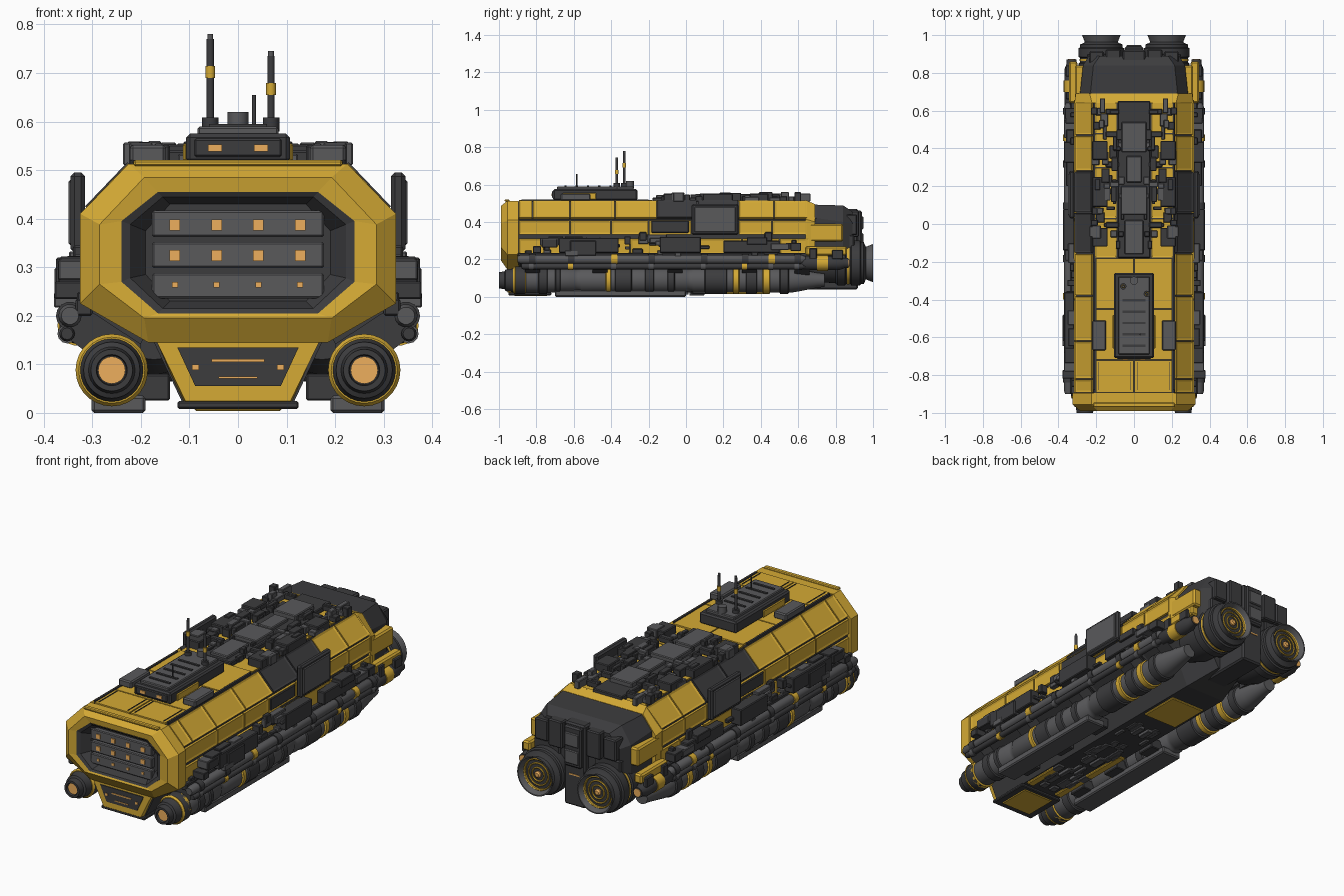
import bpy, bmesh, math, random
from mathutils import Matrix, Vector

if "Cube" in bpy.data.objects:
    bpy.data.objects.remove(bpy.data.objects["Cube"])

random.seed(7)

def mat(name, c):
    m = bpy.data.materials.new(name)
    m.diffuse_color = (*c, 1)
    m.use_nodes = True
    m.node_tree.nodes["Principled BSDF"].inputs["Base Color"].default_value = m.diffuse_color
    return m

YEL = mat("yellow_paint", (0.66, 0.40, 0.035))
DARK = mat("dark_metal", (0.045, 0.045, 0.048))
MID = mat("mid_metal", (0.10, 0.10, 0.105))
GLOW = mat("orange_light", (0.85, 0.43, 0.11))

def finish(name, bm, m, mirror=False, bevel=0, smooth=False):
    bmesh.ops.recalc_face_normals(bm, faces=bm.faces[:])
    me = bpy.data.meshes.new(name)
    bm.to_mesh(me)
    bm.free()
    me.materials.append(m)
    if smooth:
        me.polygons.foreach_set("use_smooth", [True] * len(me.polygons))
        me.set_sharp_from_angle(angle=math.radians(32))
    o = bpy.data.objects.new(name, me)
    bpy.context.collection.objects.link(o)
    if bevel:
        b = o.modifiers.new("bevel", 'BEVEL')
        b.width, b.segments = bevel, 1
    if mirror:
        o.modifiers.new("mirror", 'MIRROR').use_mirror_merge = False
    return o

def boxes(name, m, lst, mirror=False, bevel=0.004):
    bm = bmesh.new()
    for x0, x1, y0, y1, z0, z1 in lst:
        M = Matrix.Translation(((x0+x1)/2, (y0+y1)/2, (z0+z1)/2)) @ Matrix.Diagonal((x1-x0, y1-y0, z1-z0, 1))
        bmesh.ops.create_cube(bm, size=1, matrix=M)
    return finish(name, bm, m, mirror, bevel)

def loft(name, m, sections, caps=(True, True), mirror=False):
    bm = bmesh.new()
    rings = [[bm.verts.new((x, y, z)) for x, z in pts] for y, pts in sections]
    for a, b in zip(rings, rings[1:]):
        for i in range(len(a)):
            j = (i + 1) % len(a)
            bm.faces.new((a[i], a[j], b[j], b[i]))
    if caps[0]: bm.faces.new(rings[0])
    if caps[1]: bm.faces.new(rings[-1])
    return finish(name, bm, m, mirror)

def lathe(name, m, cx, cz, prof, seg=28, mirror=True):
    bm = bmesh.new()
    rings = [[bm.verts.new((cx + r*math.cos(2*math.pi*i/seg), y, cz + r*math.sin(2*math.pi*i/seg)))
              for i in range(seg)] for y, r in prof]
    for a, b in zip(rings, rings[1:]):
        for i in range(seg):
            j = (i + 1) % seg
            bm.faces.new((a[i], a[j], b[j], b[i]))
    bm.faces.new(rings[0])
    bm.faces.new(rings[-1])
    return finish(name, bm, m, mirror, smooth=True)

def post(name, m, x, y, z0, z1, r):
    bm = bmesh.new()
    bmesh.ops.create_cone(bm, cap_ends=True, segments=12, radius1=r, radius2=r, depth=z1-z0,
                          matrix=Matrix.Translation((x, y, (z0+z1)/2)))
    return finish(name, bm, m, smooth=True)

def plates(name, m, P, Q, ys, t=0.012, inset=0.014):
    """Raised armour plates on one long hull facet, split at each y."""
    bm = bmesh.new()
    P, Q = Vector(P), Vector(Q)
    d = (Q - P).normalized()
    n = Vector((-d.y, d.x)) * t
    P, Q = P + d*0.003, Q - d*0.003
    tops = []
    for y0, y1 in zip(ys, ys[1:]):
        y0, y1 = y0 + 0.003, y1 - 0.003
        q = [(P, y0), (Q, y0), (Q, y1), (P, y1)]
        lo = [bm.verts.new((p.x, y, p.y)) for p, y in q]
        hi = [bm.verts.new((p.x + n.x, y, p.y + n.y)) for p, y in q]
        for i in range(4):
            j = (i + 1) % 4
            bm.faces.new((lo[i], lo[j], hi[j], hi[i]))
        bm.faces.new(lo)
        tops.append(bm.faces.new(hi))
    bmesh.ops.recalc_face_normals(bm, faces=bm.faces[:])
    if inset:
        bmesh.ops.inset_individual(bm, faces=tops, thickness=inset, depth=-0.004)
    return finish(name, bm, m, True)

def octo(hx, tx, z3, z2, z1, z0, bx):
    half = [(tx, z3), (hx, z2), (hx, z1), (bx, z0)]
    return half + [(-x, z) for x, z in reversed(half)]

def trap(tx, tz, bx, bz):
    return [(-tx, tz), (tx, tz), (bx, bz), (-bx, bz)]

# hull core and front collar with recessed bay
core = octo(.305, .212, .508, .412, .225, .15, .19)
loft("hull_core", DARK, [(-.93, core), (.66, core)])
outer = octo(.325, .225, .513, .41, .225, .145, .185)
mid = octo(.285, .193, .485, .388, .265, .195, .193)
rim = octo(.24, .165, .455, .395, .27, .205, .165)
back = octo(.19, .14, .43, .375, .285, .23, .14)
loft("front_collar", YEL, [(-.895, outer), (-.955, outer), (-.99, mid), (-.985, rim), (-.93, rim)], (True, False))
loft("front_bay", DARK, [(-.988, rim), (-.982, octo(.222, .155, .445, .388, .278, .215, .155)), (-.94, back)], (False, True))
boxes("bay_slats", MID, [(-.177, .177, -.965, -.93, z, z+h) for z, h in ((.362, .055), (.298, .054), (.236, .052))])
boxes("bay_lights", GLOW, [(x-s, x+s, -.97, -.96, z-s, z+s) for z, s in ((.387, .011), (.324, .011), (.264, .006))
                           for x in (-.13, -.044, .042, .128)], bevel=0)

# armour plates: roof, shoulder, wall, lower wall, lower chamfer
plates("roof_plates_front", YEL, (0, .508), (.205, .508), (-.895, -.72, -.45, -.18), .01, 0)
plates("roof_plates_rear", YEL, (.09, .508), (.21, .508), (-.18, .03, .3, .48, .65), .006, .01)
B, C = (.215, .508), (.306, .413)
plates("shoulder_front", YEL, B, C, (-.895, -.82, -.62, -.38, -.155))
plates("shoulder_mid", DARK, B, C, (-.155, .06, .28), .015)
plates("shoulder_rear", YEL, B, C, (.28, .47, .65))
plates("wall_plates", YEL, (.305, .412), (.305, .33), (-.895, -.62, -.4, -.2, .03, .28, .46, .65))
plates("lower_wall_plates", YEL, (.305, .315), (.305, .225), (-.895, -.76, -.6, -.3, 0, .3, .5, .66))
plates("lower_chamfers", DARK, (.305, .224), (.192, .15), (-.89, -.45, 0, .4, .7))
boxes("wall_dark_insets", DARK, [(.31, .321, -.185, .015, .342, .406)], True)
boxes("roof_rails", DARK, [(.206, .216, -.88, -.2, .51, .521), (.018, .022, -.88, -.73, .515, .521),
                           (.185, .189, -.88, -.73, .515, .521)], True, 0)
boxes("front_roof_lip", YEL, [(-.215, .215, -.97, -.945, .508, .521)])

# large side panels and side machinery
boxes("side_panel", DARK, [(.315, .345, .03, .28, .33, .495)], True, .008)
boxes("side_panel_face", MID, [(.34, .349, .045, .265, .345, .48)], True)
side = [(.315, .37, -.68, -.36, .235, .315), (.315, .378, -.62, -.48, .22, .30), (.315, .375, -.14, .08, .235, .32),
        (.315, .36, .2, .5, .235, .30), (.3, .335, -.9, -.2, .20, .235), (.3, .335, -.2, .68, .19, .235),
        (.315, .34, -.25, -.21, .30, .345), (.315, .338, .42, .46, .29, .345)]
boxes("side_machinery", DARK, side, True)
grb = []
for i in range(46):
    y, l, z, h = random.uniform(-.86, .6), random.uniform(.02, .11), random.uniform(.215, .29), random.uniform(.015, .045)
    grb.append((.31, random.uniform(.33, .38), y, y+l, z, z+h))
boxes("side_greebles_dark", DARK, grb[::2], True, .003)
boxes("side_greebles_mid", MID, grb[1::2], True, .003)

# pipes along both flanks, with clamps
lathe("upper_pipe", MID, .346, .2, [(-.9, .018), (-.885, .024), (.62, .024), (.64, .015)], 14)
lathe("lower_pipe", DARK, .352, .163, [(-.88, .012), (-.87, .016), (.62, .016), (.64, .01)], 12)
for i, y in enumerate((-.84, -.63, -.4, -.2, .08, .3, .44, .58)):
    lathe("pipe_clamp", YEL if i in (2, 6) else DARK, .346, .2, [(y, .029), (y+.035, .029)], 14)
    lathe("lower_pipe_clamp", YEL if i in (1, 5) else MID, .352, .163, [(y, .02), (y+.025, .02)], 12)
lathe("rear_canister", DARK, .33, .18, [(.6, .02), (.63, .038), (.82, .038), (.845, .028), (.87, .026)], 18)
lathe("rear_canister_band", YEL, .33, .18, [(.70, .042), (.76, .042)], 18)
lathe("rear_canister_light", GLOW, .33, .18, [(.868, .02), (.874, .02)], 14)

# long lower tanks
tx, tz = .26, .088
lathe("tank", MID, tx, tz, [(-.9, .06), (-.89, .066), (-.6, .066), (-.59, .06), (-.57, .06), (-.56, .066), (0, .066),
      (.01, .061), (.03, .061), (.04, .066), (.56, .066), (.6, .06), (.7, .04), (.74, .035)])
lathe("tank_nose", DARK, tx, tz, [(-.86, .073), (-.91, .073), (-.93, .062), (-.965, .058), (-.97, .048), (-1, .043),
                                  (-1, .032), (-.985, .03)])
lathe("tank_nose_ring", YEL, tx, tz, [(-.9, .068), (-.915, .0745), (-.925, .068), (-.925, .06)])
lathe("tank_nose_light", GLOW, tx, tz, [(-.99, .028), (-.98, .028)])
for y, w, m in ((-.885, .03, YEL), (-.79, .05, DARK), (-.7, .03, DARK), (-.43, .03, YEL), (-.38, .09, DARK), (-.22, .05, DARK),
                (-.1, .04, DARK), (.1, .12, DARK), (.25, .035, YEL), (.32, .06, DARK), (.41, .04, YEL), (.5, .05, DARK)):
    lathe("tank_band", m, tx, tz, [(y, .066), (y+.004, .073), (y+w-.004, .073), (y+w, .066)])

# brackets from hull to tanks, and skids
for y in (-.86, -.5, -.1, .3, .58):
    loft("tank_bracket", DARK, [(yy, [(.2, .17), (.27, .225), (.345, .215), (.345, .15), (.28, .1), (.2, .11)])
                                for yy in (y, y+.08)], mirror=True)
boxes("skids", MID, [(.19, .302, -.7, 0, 0, .036)], True, .006)
boxes("skid_mounts", DARK, [(.14, .28, y, y+.1, .025, .08) for y in (-.66, -.4, -.13)], True)

# keel
loft("keel", DARK, [(-.93, trap(.18, .16, .115, .022)), (.55, trap(.18, .16, .115, .022)), (.74, trap(.13, .16, .07, .06))])
loft("keel_front_frame", YEL, [(-.91, trap(.17, .152, .112, .02)), (-.955, trap(.168, .148, .108, .024))])
loft("keel_front_inset", DARK, [(-.95, trap(.125, .135, .088, .055)), (-.959, trap(.125, .135, .088, .055))])
boxes("keel_front_lights", GLOW, [(-.055, .055, -.963, -.955, .105, .111), (-.04, .04, -.963, -.955, .071, .075),
      (-.095, -.08, -.963, -.955, .088, .1), (.08, .095, -.963, -.955, .088, .1)], bevel=0)
boxes("keel_front_plate", DARK, [(-.125, .125, -.95, -.72, .008, .024)])
boxes("keel_yellow_panels", YEL, [(-.09, .09, -.92, -.74, .004, .02), (-.1, .1, .2, .42, .014, .03),
                                  (-.11, -.07, -.7, -.2, .012, .03), (.07, .11, -.7, -.5, .012, .03)])
bel = []
for i in range(24):
    x, y = random.uniform(0, .07), random.uniform(-.68, .08)
    bel.append((x, x+random.uniform(.015, .04), y, y+random.uniform(.03, .1), random.uniform(.006, .017), .03))
boxes("belly_greebles", MID, bel, True, .002)

# roof command module with slats, antennas, side hatches
boxes("bridge_base", DARK, [(-.107, .107, -.71, -.26, .515, .575)], bevel=.008)
boxes("bridge_top", MID, [(-.083, .083, -.69, -.28, .57, .59)])
boxes("bridge_slats", DARK, [(-.06, .06, y, y+.012, .588, .595) for y in (-.65, -.59, -.53, -.47, -.41)], bevel=0)
boxes("bridge_front_window", DARK, [(-.09, .09, -.716, -.705, .527, .565)])
boxes("bridge_lights", GLOW, [(.033, .062, -.72, -.714, .538, .553)], True, 0)
boxes("bridge_side_trim", YEL, [(.104, .113, -.66, -.48, .518, .555)], True)
boxes("roof_hatches", MID, [(.148, .222, -.67, -.51, .515, .552)], True, .006)
post("sensor_drum", MID, 0, -.3, .58, .62, .022)
post("whip_antenna", DARK, .033, -.585, .58, .655, .004)
for x, y, h in ((-.057, -.33, .78), (.068, -.37, .745)):
    post("antenna_base", DARK, x, y, .58, .608, .017)
    post("antenna_mast", DARK, x, y, .6, h-.01, .0075)
    post("antenna_tip", MID, x, y, h-.015, h, .006)
    post("antenna_band", YEL, x, y, h-.09, h-.066, .01)

# roof spine and machinery
boxes("roof_spine", DARK, [(-.085, .085, -.18, .65, .505, .53)])
boxes("roof_spine_blocks", MID, [(-.065, .065, .38, .54, .52, .553), (-.05, .05, -.16, .02, .52, .545),
                                 (-.07, .07, .05, .2, .52, .55), (-.04, .04, .22, .36, .52, .545)])
boxes("roof_side_blocks", DARK, [(.14, .222, y, y+l, .505, .552) for y, l in ((-.12, .1), (.09, .16), (.34, .1))] +
      [(.08, .15, y, y+.03, .51, .54) for y in (-.02, .2, .3, .46, .58)], True)
roof = []
for i in range(44):
    x, y = random.uniform(.05, .2), random.uniform(-.17, .6)
    roof.append((x, x+random.uniform(.015, .05), y, y+random.uniform(.02, .09), .51, random.uniform(.53, .56)))
boxes("roof_greebles_mid", MID, roof[::2], True, .003)
boxes("roof_greebles_dark", DARK, roof[1::2], True, .003)

# stern block
loft("stern", DARK, [(.64, octo(.30, .205, .5, .41, .225, .15, .19)), (.70, octo(.285, .23, .492, .42, .22, .12, .17)),
                     (.84, octo(.27, .215, .488, .40, .22, .12, .15)), (.89, octo(.24, .18, .455, .39, .24, .15, .12))])
loft("stern_collar", YEL, [(.64, octo(.316, .222, .517, .415, .225, .15, .19)), (.69, octo(.308, .235, .495, .40, .225, .16, .19))])
boxes("stern_yellow_pods", YEL, [(.235, .312, .66, .84, .295, .39), (.30, .345, .64, .86, .22, .27)], True, .008)
boxes("stern_spine", DARK, [(-.06, .06, .6, .92, .04, .47), (-.05, .05, .9, .94, .25, .46)], bevel=.008)
boxes("stern_spine_panels", MID, [(-.04, .04, .935, .948, .27, .34), (-.04, .04, .935, .948, .36, .43)])
boxes("stern_blocks", DARK, [(.07, .15, .86, .925, .32, .46), (.16, .235, .85, .915, .33, .44), (.1, .25, .74, .9, .25, .33)], True, .006)
boxes("stern_light", GLOW, [(-.03, .03, .918, .923, .2, .207)], bevel=0)
boxes("fin_blocks", DARK, [(.31, .36, .66, .7, .2, .26), (.34, .362, .78, .84, .2, .25)], True)

# main engines with recessed nozzles
ex, ez = .173, .18
lathe("engine_housing", DARK, ex, ez, [(.62, .07), (.7, .1), (.8, .108), (.81, .12), (.85, .12), (.855, .113), (.88, .113),
      (.885, .121), (.93, .121), (.935, .113), (.95, .113), (.96, .09), (.965, .085), (.97, .03)], 36)
lathe("engine_nozzle", MID, ex, ez, [(.955, .085), (.975, .092), (1.0, .102), (1.0, .096), (.95, .07), (.93, .06)], 36)
lathe("engine_band", YEL, ex, ez, [(.862, .1145), (.873, .1145)], 36)
for r, y in ((.082, .976), (.06, .972), (.038, .974)):
    lathe("nozzle_ring", YEL, ex, ez, [(y-.012, r), (y, r), (y+.003, r-.003), (y, r-.007), (y-.012, r-.007)], 32)
lathe("nozzle_core", GLOW, ex, ez, [(.95, .017), (.978, .017), (.984, .01)], 20)
